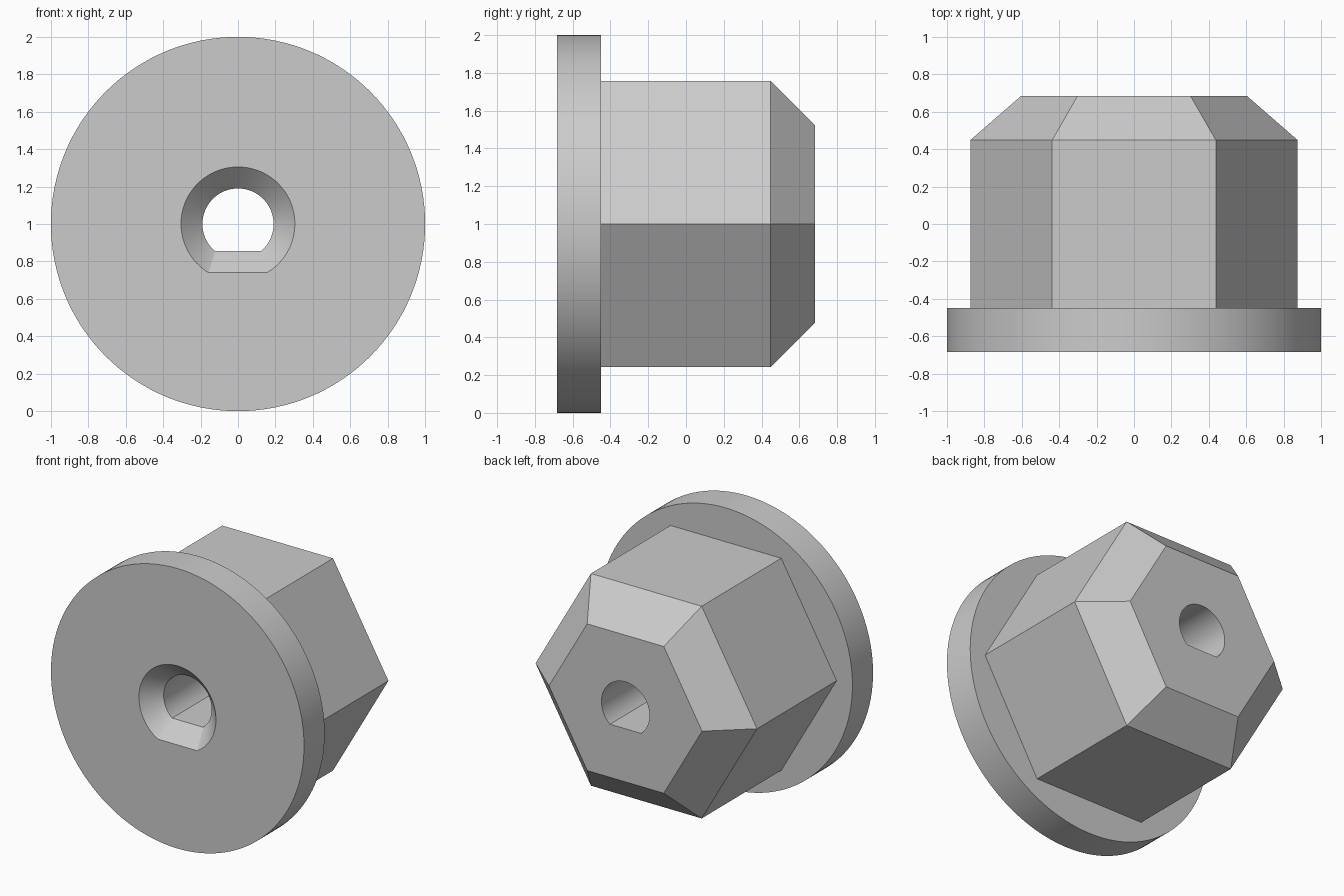
import bpy, bmesh, math

if "Cube" in bpy.data.objects:
    bpy.data.objects.remove(bpy.data.objects["Cube"])

grey = bpy.data.materials.new("plain grey")
grey.diffuse_color = (0.6, 0.6, 0.6, 1)
grey.use_nodes = True
grey.node_tree.nodes["Principled BSDF"].inputs["Base Color"].default_value = grey.diffuse_color
CENTRE_Z = 1.0


def polygon(radius, sides):
    """Regular outline in the xz plane with a corner on the x axis."""
    return [(radius * math.cos(2 * math.pi * i / sides),
             radius * math.sin(2 * math.pi * i / sides)) for i in range(sides)]


def d_outline(radius, flat, steps=72):
    """Circle outline cut off by a flat at the given distance below centre."""
    half = math.acos(flat / radius)
    start, sweep = -math.pi / 2 + half, 2 * (math.pi - half)
    return [(radius * math.cos(start + sweep * i / steps),
             radius * math.sin(start + sweep * i / steps)) for i in range(steps + 1)]


def loft(name, sections):
    """Solid through matching outlines placed along y."""
    bm = bmesh.new()
    rings = [[bm.verts.new((x, y, z + CENTRE_Z)) for x, z in outline]
             for y, outline in sections]
    for a, b in zip(rings, rings[1:]):
        for i in range(len(a)):
            j = (i + 1) % len(a)
            bm.faces.new((a[i], a[j], b[j], b[i]))
    bm.faces.new(rings[0])
    bm.faces.new(rings[-1])
    bmesh.ops.recalc_face_normals(bm, faces=bm.faces)
    mesh = bpy.data.meshes.new(name)
    bm.to_mesh(mesh)
    bm.free()
    mesh.materials.append(grey)
    obj = bpy.data.objects.new(name, mesh)
    bpy.context.collection.objects.link(obj)
    return obj


def combine(target, tool, operation):
    """Apply a boolean and discard the tool."""
    mod = target.modifiers.new(operation.lower(), 'BOOLEAN')
    mod.operation, mod.solver, mod.object = operation, 'EXACT', tool
    bpy.context.view_layer.objects.active = target
    bpy.ops.object.modifier_apply(modifier=mod.name)
    bpy.data.objects.remove(tool)


# Round flange at the front
disc = polygon(1.0, 128)
nut = loft("flanged_hex_knob", [(-0.683, disc), (-0.45, disc)])

# Hexagonal body, tapered at the back
hexagon = polygon(0.875, 6)
body = loft("hex_body", [(-0.55, hexagon), (0.448, hexagon),
                         (0.683, polygon(0.605, 6))])
combine(nut, body, 'UNION')

# D-shaped through hole with a countersink in the flange
# (the countersink widens at 45 degrees past the front face)
bore = d_outline(0.19, 0.145)
cutter = loft("d_bore", [(-0.783, d_outline(0.405, 0.36)),
                         (-0.568, bore), (0.8, bore)])
combine(nut, cutter, 'DIFFERENCE')

# Smooth the round walls, keep the corners sharp
bpy.ops.object.select_all(action='DESELECT')
nut.select_set(True)
bpy.context.view_layer.objects.active = nut
bpy.ops.object.shade_smooth_by_angle(angle=math.radians(22))
